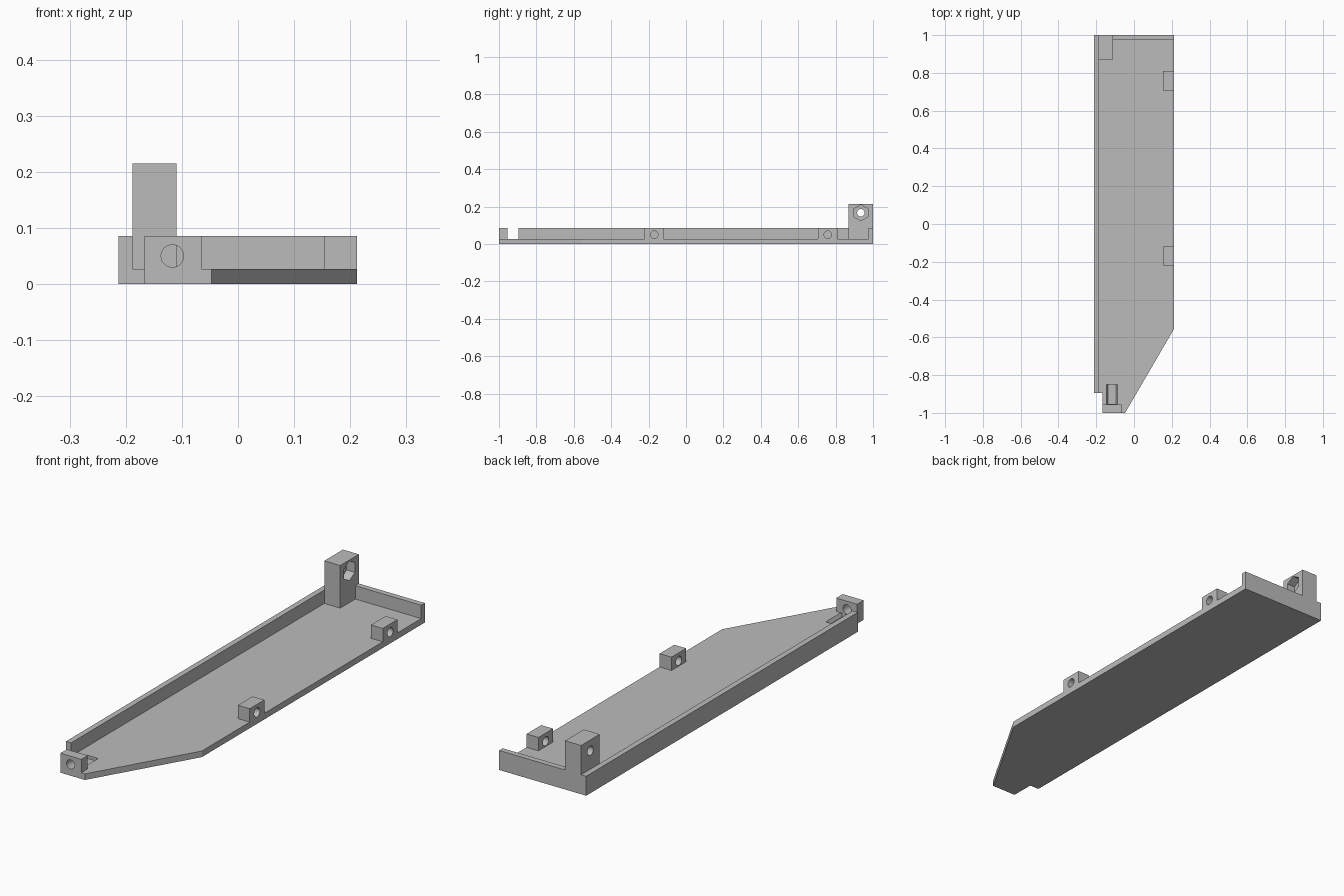
import bpy, bmesh, math
from mathutils import Matrix, Vector

cube = bpy.data.objects.get("Cube")
if cube:
    bpy.data.objects.remove(cube)

grey = bpy.data.materials.new("matte grey")
grey.use_nodes = True
grey.diffuse_color = (0.5, 0.5, 0.5, 1)
grey.node_tree.nodes["Principled BSDF"].inputs["Base Color"].default_value = (0.5, 0.5, 0.5, 1)

FLOOR, RIM = 0.027, 0.086      # top of base plate, top of walls
BORE_Z = 0.05                  # height of the horizontal screw holes
NUT_R, BORE_R, PEG_R = 0.043, 0.02, 0.03


def make(name, bm):
    bmesh.ops.recalc_face_normals(bm, faces=bm.faces)
    mesh = bpy.data.meshes.new(name)
    bm.to_mesh(mesh)
    bm.free()
    mesh.materials.append(grey)
    ob = bpy.data.objects.new(name, mesh)
    bpy.context.collection.objects.link(ob)
    return ob


def prism(name, outline, z0, z1):
    bm = bmesh.new()
    face = bm.faces.new([bm.verts.new((x, y, z0)) for x, y in outline])
    top = bmesh.ops.extrude_face_region(bm, geom=[face])["geom"]
    bmesh.ops.translate(bm, vec=(0, 0, z1 - z0),
                        verts=[v for v in top if isinstance(v, bmesh.types.BMVert)])
    return make(name, bm)


def box(name, x0, x1, y0, y1, z0, z1):
    return prism(name, [(x0, y0), (x1, y0), (x1, y1), (x0, y1)], z0, z1)


def rod(start, end, radius, sides=32, spin=0.0):
    """Cutter along an axis from start to end."""
    a, b = Vector(start), Vector(end)
    bm = bmesh.new()
    bmesh.ops.create_cone(bm, cap_ends=True, segments=sides, radius1=radius,
                          radius2=radius, depth=(b - a).length)
    turn = (b - a).to_track_quat('Z', 'Y').to_matrix().to_4x4()
    bm.transform(Matrix.Translation((a + b) / 2) @ turn @ Matrix.Rotation(spin, 4, 'Z'))
    ob = make("cutter", bm)
    ob.hide_render = True
    return ob


def hex_rod(start, end, flat_top):
    """Six-sided cutter, with a flat or a corner facing up."""
    ob = rod(start, end, NUT_R, 6)
    height = max(v.co.z for v in ob.data.vertices) - start[2]
    if (height < NUT_R * 0.95) != flat_top:
        bpy.data.objects.remove(ob)
        ob = rod(start, end, NUT_R, 6, math.pi / 6)
    return ob


def cut(part, cutters):
    bpy.context.view_layer.objects.active = part
    for cutter in cutters:
        mod = part.modifiers.new("hole", 'BOOLEAN')
        mod.operation, mod.solver, mod.object = 'DIFFERENCE', 'EXACT', cutter
        bpy.ops.object.modifier_apply(modifier=mod.name)


# Base plate with an angled front corner and a notch
plate = prism("base_plate", [(-0.167, -1), (-0.047, -1), (0.212, -0.555), (0.212, 1),
                             (-0.213, 1), (-0.213, -0.895), (-0.167, -0.895)], 0, FLOOR)

# Walls and upright post
side_wall = box("side_wall", -0.213, -0.188, -0.895, 1, FLOOR, RIM)
box("back_wall", -0.11, 0.212, 0.975, 1, FLOOR, RIM)
post = box("corner_post", -0.188, -0.11, 0.87, 1, FLOOR, 0.215)

# Screw block at the front end
front_block = box("front_block", -0.167, -0.065, -1, -0.955, FLOOR, RIM)
front_bore = rod((-0.117, -1.1, BORE_Z), (-0.117, -0.9, BORE_Z), BORE_R)
front_nut = hex_rod((-0.117, -0.954, BORE_Z), (-0.117, -0.85, BORE_Z), True)
cut(front_block, [front_bore])

# Screw blocks along the open edge, each with a nut pocket reaching into the plate
cutters = [front_bore, front_nut]
plate_cuts = [front_nut]
for name, y in (("front_edge_block", -0.17), ("back_edge_block", 0.758)):
    block = box(name, 0.154, 0.212, y - 0.051, y + 0.051, FLOOR, RIM)
    bore = rod((0.1, y, BORE_Z), (0.3, y, BORE_Z), BORE_R)
    nut = hex_rod((0.12, y, BORE_Z), (0.187, y, BORE_Z), True)
    cut(block, [nut, bore])
    plate_cuts.append(nut)
    cutters += [bore, nut]

# Peg sockets from below and the small through hole
front_peg = rod((-0.173, -0.857, -0.1), (-0.173, -0.857, 0.035), PEG_R)
back_peg = rod((-0.153, 0.937, -0.1), (-0.153, 0.937, 0.035), PEG_R)
pin_hole = rod((0.16, 0.868, -0.1), (0.16, 0.868, 0.1), 0.022)
cut(plate, plate_cuts + [front_peg, back_peg, pin_hole])
cut(side_wall, [front_peg])

# Post bore with hexagonal recess facing inward
post_bore = rod((-0.3, 0.935, 0.167), (0, 0.935, 0.167), BORE_R)
post_nut = hex_rod((-0.15, 0.935, 0.167), (-0.05, 0.935, 0.167), False)
cut(post, [back_peg, post_bore, post_nut])

for cutter in cutters + [front_peg, back_peg, pin_hole, post_bore, post_nut]:
    bpy.data.objects.remove(cutter)
